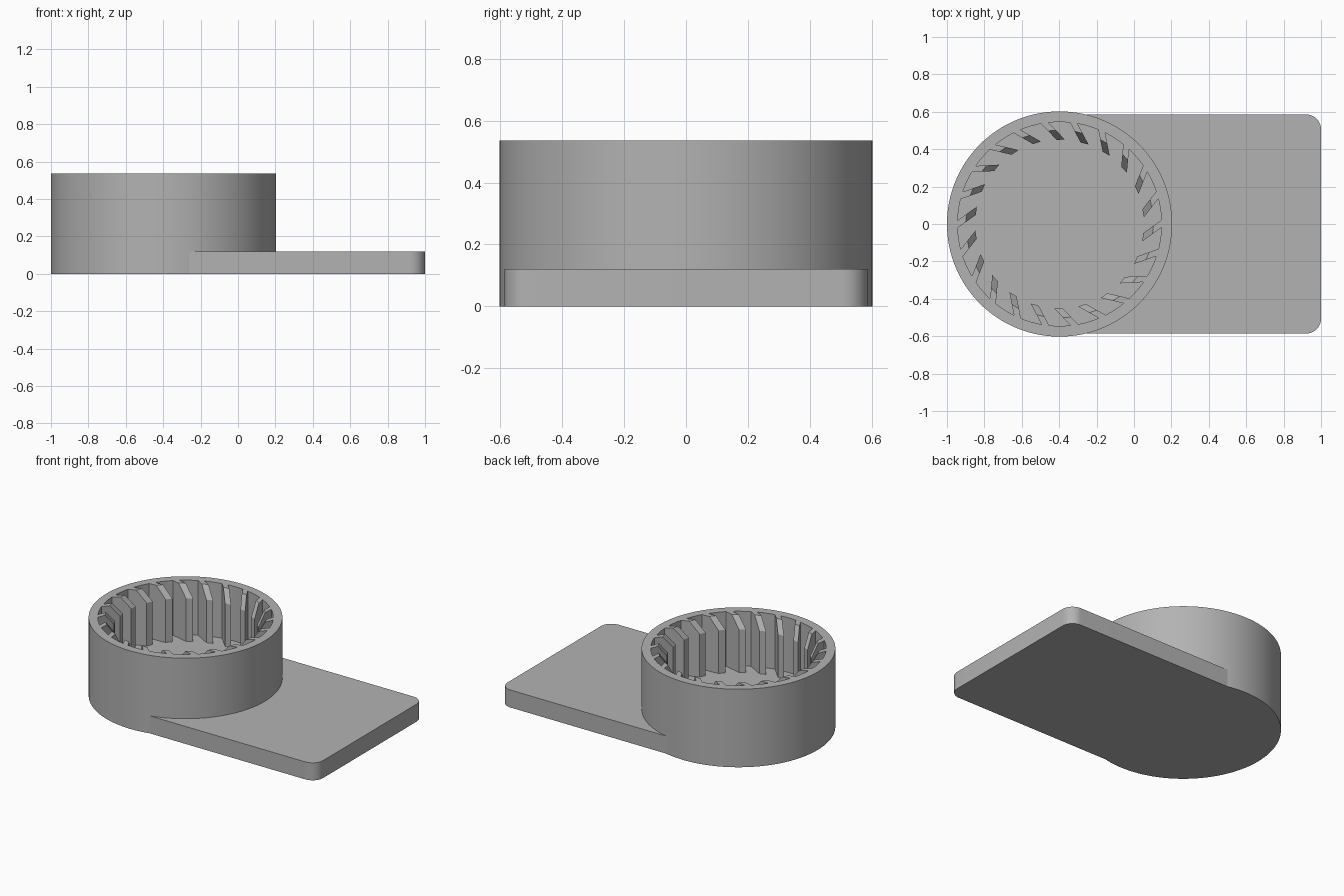
import bpy, bmesh, math
from mathutils import Matrix

old = bpy.data.objects.get("Cube")
if old:
    bpy.data.objects.remove(old)

CX, R_OUT, R_IN = -0.398, 0.602, 0.545
TOP, FLOOR, PLATE_TOP = 0.535, 0.16, 0.12
BLADES = 22

grey = bpy.data.materials.new("plain_grey")
grey.use_nodes = True
colour = (0.45, 0.45, 0.45, 1)
grey.diffuse_color = colour
grey.node_tree.nodes["Principled BSDF"].inputs["Base Color"].default_value = colour


def finish(name, bm, smooth=True):
    bmesh.ops.recalc_face_normals(bm, faces=bm.faces)
    mesh = bpy.data.meshes.new(name)
    bm.to_mesh(mesh)
    bm.free()
    mesh.materials.append(grey)
    ob = bpy.data.objects.new(name, mesh)
    bpy.context.collection.objects.link(ob)
    if smooth:
        bpy.ops.object.select_all(action='DESELECT')
        ob.select_set(True)
        bpy.context.view_layer.objects.active = ob
        bpy.ops.object.shade_smooth_by_angle(angle=math.radians(30))
    return ob


def prism(bm, outline, height):
    """Extrude a flat outline upward and return the raised vertices."""
    face = bm.faces.new([bm.verts.new((x, y, 0)) for x, y in outline])
    out = bmesh.ops.extrude_face_region(bm, geom=[face])
    raised = [g for g in out["geom"] if isinstance(g, bmesh.types.BMVert)]
    for v in raised:
        v.co.z = height
    return raised


def arc(cx, cy, r, start, end, steps):
    angles = [start + (end - start) * i / steps for i in range(steps + 1)]
    return [(cx + r * math.cos(a), cy + r * math.sin(a)) for a in angles]


# Round cup: wall and raised floor as one solid
bm = bmesh.new()
prism(bm, arc(0, 0, R_OUT, 0, math.tau, 128)[:-1], TOP)
lid = max(bm.faces, key=lambda f: f.calc_center_median().z)
bmesh.ops.inset_region(bm, faces=[lid], thickness=R_OUT - R_IN)
for v in lid.verts:
    v.co.z = TOP
well = bmesh.ops.extrude_face_region(bm, geom=[lid])
bmesh.ops.delete(bm, geom=[lid], context='FACES_ONLY')
for g in well["geom"]:
    if isinstance(g, bmesh.types.BMVert):
        g.co.z = FLOOR
cup = finish("cup", bm)
cup.location.x = CX

# Flat plate, rounded at its free end and fitted to the cup wall
HALF, CORNER = 0.586, 0.08
reach = math.asin(HALF / (R_OUT - 0.001))
outline = arc(CX, 0, R_OUT - 0.001, reach, -reach, 48)
outline += arc(1 - CORNER, CORNER - HALF, CORNER, -math.pi / 2, 0, 10)
outline += arc(1 - CORNER, HALF - CORNER, CORNER, 0, math.pi / 2, 10)
bm = bmesh.new()
prism(bm, outline, PLATE_TOP)
finish("plate", bm)

# Slanted blades inside the wall, each with a sloped lead-in at its tip
TIP, BEND, ROOT, HALF_W, SLANT = 0.45, 0.5, 0.545, 0.022, 0.9
bm = bmesh.new()
for i in range(BLADES):
    side = [(r, (r - 0.475) * SLANT) for r in (TIP, BEND, ROOT)]
    pts = [(r, t - HALF_W) for r, t in side]
    pts += [(r, t + HALF_W) for r, t in reversed(side)]
    before = set(bm.verts)
    raised = prism(bm, pts, TOP)
    tip = [v for v in raised if abs(v.co.x - TIP) < 0.001]
    for v in tip:
        v.co.z = TOP - 0.08
    # split the bent top into its flat and sloped faces
    bend = [v for v in raised if abs(v.co.x - BEND) < 0.001]
    bmesh.ops.connect_verts(bm, verts=bend)
    new = [v for v in bm.verts if v not in before]
    for v in new:
        v.co.z = max(v.co.z, FLOOR - 0.01)
    angle = math.radians(92) + math.tau * i / BLADES
    bmesh.ops.transform(bm, matrix=Matrix.Rotation(angle, 4, 'Z'), verts=new)
blades = finish("inner_blades", bm, smooth=False)
blades.location.x = CX
